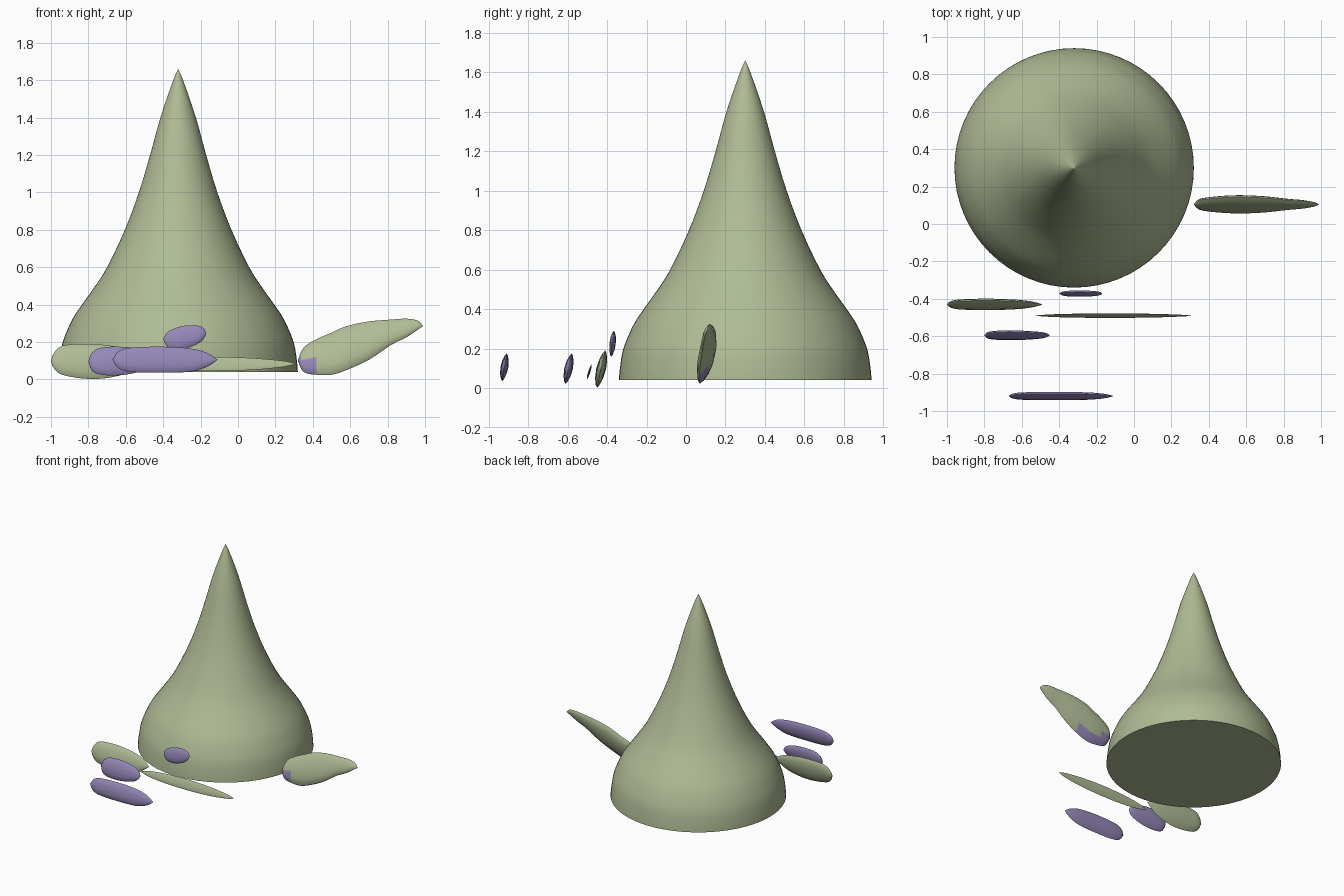
import bpy, math

if "Cube" in bpy.data.objects:
    bpy.data.objects.remove(bpy.data.objects["Cube"])


def material(name, rgb):
    m = bpy.data.materials.new(name)
    m.diffuse_color = (*rgb, 1)
    m.use_nodes = True
    m.node_tree.nodes["Principled BSDF"].inputs["Base Color"].default_value = m.diffuse_color
    return m


GREEN = material("sage green", (0.43, 0.50, 0.30))
PURPLE = material("dusty purple", (0.30, 0.245, 0.48))


def make_object(name, verts, faces, mats):
    me = bpy.data.meshes.new(name)
    me.from_pydata(verts, [], faces)
    me.update()
    for m in mats:
        me.materials.append(m)
    ob = bpy.data.objects.new(name, me)
    bpy.context.collection.objects.link(ob)
    bpy.ops.object.select_all(action='DESELECT')
    ob.select_set(True)
    bpy.context.view_layer.objects.active = ob
    bpy.ops.object.shade_smooth_by_angle(angle=math.radians(50))
    return ob


def smooth(points, steps):
    """Catmull-Rom interpolation through tuples."""
    out = []
    for i in range(len(points) - 1):
        a, b = points[max(i - 1, 0)], points[i]
        c, d = points[i + 1], points[min(i + 2, len(points) - 1)]
        for s in range(steps):
            t = s / steps
            out.append(tuple(
                0.5 * (2 * q + (r - p) * t + (2 * p - 5 * q + 4 * r - w) * t * t
                       + (3 * q - p - 3 * r + w) * t ** 3)
                for p, q, r, w in zip(a, b, c, d)))
    return out + [points[-1]]


# Flared cone: lathe profile of (radius, height)
def cone(name, cx, cy, profile, n=64):
    rings = smooth(profile, 3)[:-1]
    verts = [(cx + r * math.cos(math.tau * k / n), cy + r * math.sin(math.tau * k / n), z)
             for r, z in rings for k in range(n)]
    faces = [(i * n + k, i * n + (k + 1) % n, (i + 1) * n + (k + 1) % n, (i + 1) * n + k)
             for i in range(len(rings) - 1) for k in range(n)]
    verts.append((cx, cy, profile[-1][1]))
    last = (len(rings) - 1) * n
    faces += [(last + k, last + (k + 1) % n, len(verts) - 1) for k in range(n)]
    faces.append(tuple(reversed(range(n))))
    return make_object(name, verts, faces, [GREEN])


# Leaf: lens-shaped sections strung between two tips; outline is (x, low z, high z)
def leaf(name, y, thick, lean, outline, mats, n=12):
    sections = smooth(outline, 3)
    x0, x1 = sections[0][0], sections[-1][0]
    widest = max(hi - lo for _, lo, hi in sections)
    verts = []
    for x, lo, hi in sections[1:-1]:
        mid, half = (lo + hi) / 2, max((hi - lo) / 2, 0.002)
        t = thick * (half * 2 / widest) ** 0.8
        for k in range(n):
            a = math.tau * k / n
            s = math.sin(a)
            dz = half * math.cos(a)
            dy = t * math.copysign(abs(s) ** 1.4, s)
            verts.append((x, y + dy + lean * dz, mid + dz))
    m = len(sections) - 2
    faces = [(i * n + k, (i + 1) * n + k, (i + 1) * n + (k + 1) % n, i * n + (k + 1) % n)
             for i in range(m - 1) for k in range(n)]
    a, b = len(verts), len(verts) + 1
    for x, lo, hi in (sections[0], sections[-1]):
        verts.append((x, y, (lo + hi) / 2))
    faces += [(a, k, (k + 1) % n) for k in range(n)]
    faces += [((m - 1) * n + (k + 1) % n, (m - 1) * n + k, b) for k in range(n)]
    # consistent outward winding
    faces = [tuple(reversed(f)) for f in faces]
    ob = make_object(name, verts, faces, mats)
    import_normals(ob)
    return ob


def import_normals(ob):
    bm = bmesh.new()
    bm.from_mesh(ob.data)
    bmesh.ops.recalc_face_normals(bm, faces=bm.faces)
    bm.to_mesh(ob.data)
    bm.free()


import bmesh

cone("pointed_cone", -0.32, 0.30, [
    (0.64, 0.04), (0.635, 0.1), (0.62, 0.19), (0.59, 0.27), (0.555, 0.34), (0.50, 0.42),
    (0.45, 0.49), (0.38, 0.60), (0.285, 0.80), (0.21, 1.0), (0.15, 1.2), (0.095, 1.4),
    (0.03, 1.59), (0.0, 1.66)])

# Large raised leaf with a purple base
big = leaf("raised_leaf", 0.105, 0.036, 0.33, [
    (0.32, 0.10, 0.10), (0.35, 0.04, 0.17), (0.42, 0.025, 0.215), (0.50, 0.025, 0.25),
    (0.58, 0.05, 0.285), (0.70, 0.105, 0.31), (0.82, 0.185, 0.32), (0.90, 0.225, 0.325),
    (0.96, 0.265, 0.315), (0.99, 0.285, 0.285)], [GREEN, PURPLE])
for f in big.data.polygons:
    c = f.center
    front = c.x < 0.41 and c.z < 0.11
    back = f.normal.y > 0 and c.x < 0.62 and c.z < 0.04 + 0.3 * (c.x - 0.32)
    f.material_index = 1 if front or back else 0

# Fallen green leaves
leaf("broad_leaf", -0.43, 0.025, 0.22, [
    (-1.0, 0.10, 0.10), (-0.985, 0.06, 0.14), (-0.94, 0.025, 0.18), (-0.83, 0.005, 0.19),
    (-0.72, 0.005, 0.185), (-0.60, 0.03, 0.165), (-0.53, 0.07, 0.135), (-0.49, 0.10, 0.10)],
    [GREEN])
leaf("narrow_leaf", -0.49, 0.006, 0.3, [
    (-0.53, 0.08, 0.08), (-0.45, 0.06, 0.10), (-0.30, 0.048, 0.115), (-0.10, 0.045, 0.12),
    (0.10, 0.052, 0.113), (0.25, 0.068, 0.098), (0.31, 0.084, 0.084)], [GREEN])

# Purple petals
leaf("left_petal", -0.595, 0.022, 0.2, [
    (-0.80, 0.095, 0.095), (-0.78, 0.045, 0.145), (-0.73, 0.025, 0.17), (-0.64, 0.022, 0.175),
    (-0.55, 0.035, 0.165), (-0.48, 0.06, 0.14), (-0.45, 0.10, 0.10)], [PURPLE])
leaf("front_petal", -0.92, 0.020, 0.16, [
    (-0.67, 0.105, 0.105), (-0.64, 0.06, 0.15), (-0.57, 0.04, 0.17), (-0.40, 0.036, 0.175),
    (-0.25, 0.042, 0.165), (-0.16, 0.07, 0.14), (-0.11, 0.105, 0.105)], [PURPLE])
leaf("high_petal", -0.372, 0.016, 0.12, [
    (-0.40, 0.215, 0.215), (-0.38, 0.175, 0.25), (-0.34, 0.16, 0.272), (-0.28, 0.166, 0.288),
    (-0.22, 0.188, 0.288), (-0.185, 0.215, 0.275), (-0.17, 0.245, 0.245)], [PURPLE])
